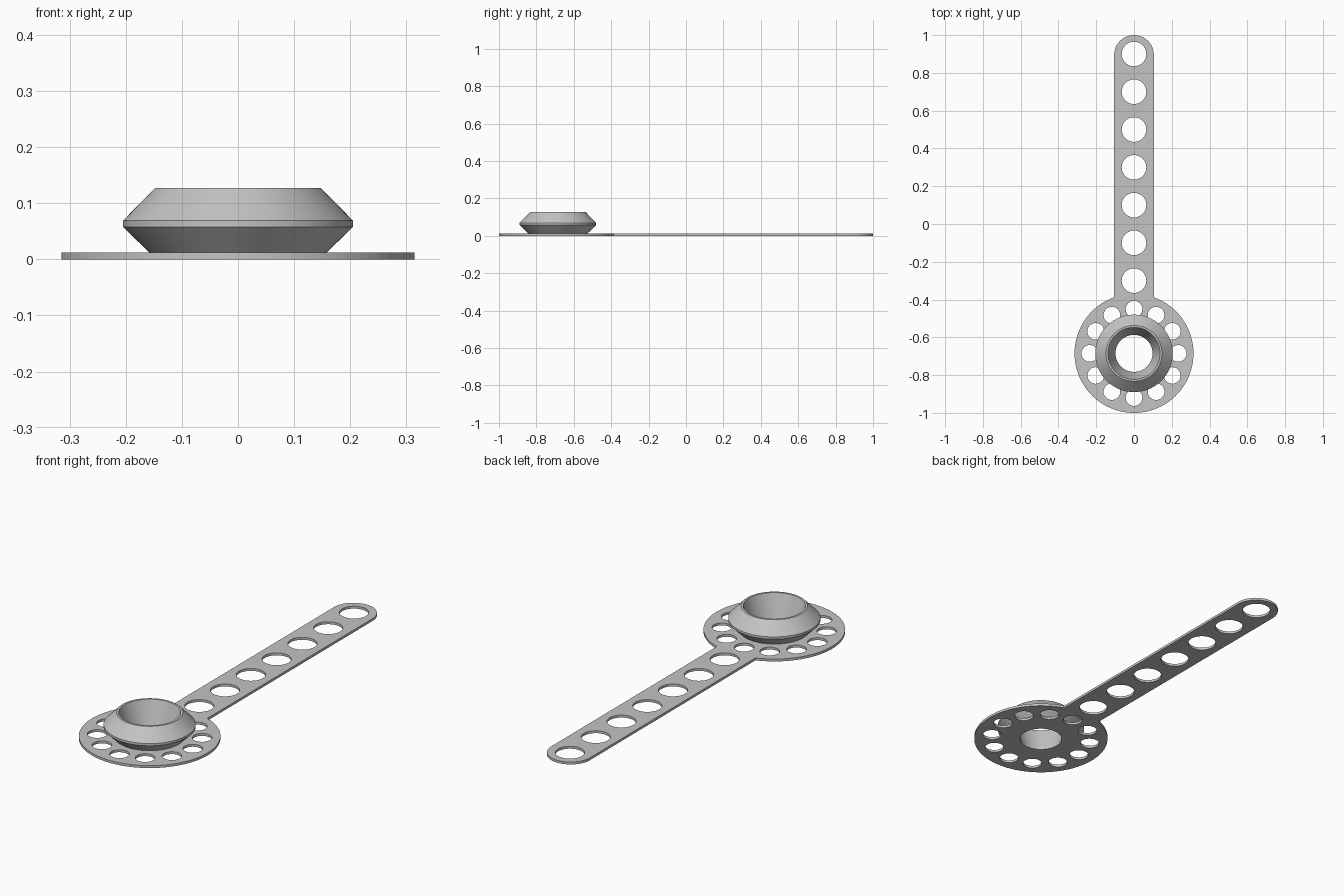
import bpy, bmesh
from math import sin, cos, pi, asin, radians

cube = bpy.data.objects.get("Cube")
if cube:
    bpy.data.objects.remove(cube)

metal = bpy.data.materials.new("plain_grey_metal")
metal.use_nodes = True
grey = (0.55, 0.55, 0.55, 1)
metal.diffuse_color = grey
metal.node_tree.nodes["Principled BSDF"].inputs["Base Color"].default_value = grey

THICK = 0.012
HUB_Y, HUB_R = -0.685, 0.315
ARM_W = 0.105
BORE = 0.098


def arc(cx, cy, r, start, end, n):
    return [(cx + r * cos(start + (end - start) * i / n),
             cy + r * sin(start + (end - start) * i / n)) for i in range(n + 1)]


def circle(cx, cy, r, n=48):
    return arc(cx, cy, r, 0, 2 * pi, n)[:-1]


def finish(obj):
    bm = bmesh.new()
    bm.from_mesh(obj.data)
    bmesh.ops.remove_doubles(bm, verts=bm.verts, dist=0.00005)
    bmesh.ops.recalc_face_normals(bm, faces=bm.faces)
    bm.to_mesh(obj.data)
    bm.free()
    obj.data.materials.clear()
    obj.data.materials.append(metal)
    bpy.ops.object.select_all(action='DESELECT')
    obj.select_set(True)
    bpy.context.view_layer.objects.active = obj
    bpy.ops.object.shade_smooth_by_angle(angle=radians(25))


# Flat plate: round hub disc running into a round-ended arm
half = asin(ARM_W / HUB_R)
outline = arc(0, HUB_Y, HUB_R, pi / 2 + half, 2.5 * pi - half, 96)
outline += arc(0, 1 - ARM_W, ARM_W, 0, pi, 32)
loops = [outline, circle(0, HUB_Y, BORE, 64)]
# Row of arm holes
loops += [circle(0, 0.9 - 0.2 * i, 0.065) for i in range(7)]
# Ring of hub holes
for i in range(12):
    a = i * pi / 6
    loops.append(circle(0.234 * cos(a), HUB_Y + 0.234 * sin(a), 0.044, 32))

curve = bpy.data.curves.new("perforated_plate", 'CURVE')
curve.dimensions = '2D'
curve.fill_mode = 'BOTH'
curve.extrude = THICK / 2
for pts in loops:
    spline = curve.splines.new('POLY')
    spline.points.add(len(pts) - 1)
    for p, (x, y) in zip(spline.points, pts):
        p.co = (x, y, 0, 1)
    spline.use_cyclic_u = True
plate = bpy.data.objects.new("perforated_plate", curve)
bpy.context.collection.objects.link(plate)
plate.location.z = THICK / 2
bpy.ops.object.select_all(action='DESELECT')
plate.select_set(True)
bpy.context.view_layer.objects.active = plate
bpy.ops.object.convert(target='MESH')
finish(bpy.context.object)

# Flared collar: closed (radius, height) section turned around the hub axis
section = [(BORE, THICK), (0.158, THICK), (0.205, 0.058), (0.205, 0.069),
           (0.148, 0.127), (0.138, 0.127)]
STEPS = 96
bm = bmesh.new()
rings = [[bm.verts.new((x, y, z)) for x, y in circle(0, 0, r, STEPS)]
         for r, z in section]
for a, b in zip(rings, rings[1:] + rings[:1]):
    for i in range(STEPS):
        j = (i + 1) % STEPS
        bm.faces.new((a[i], a[j], b[j], b[i]))
mesh = bpy.data.meshes.new("flared_collar")
bm.to_mesh(mesh)
bm.free()
collar = bpy.data.objects.new("flared_collar", mesh)
bpy.context.collection.objects.link(collar)
collar.location.y = HUB_Y
finish(collar)
